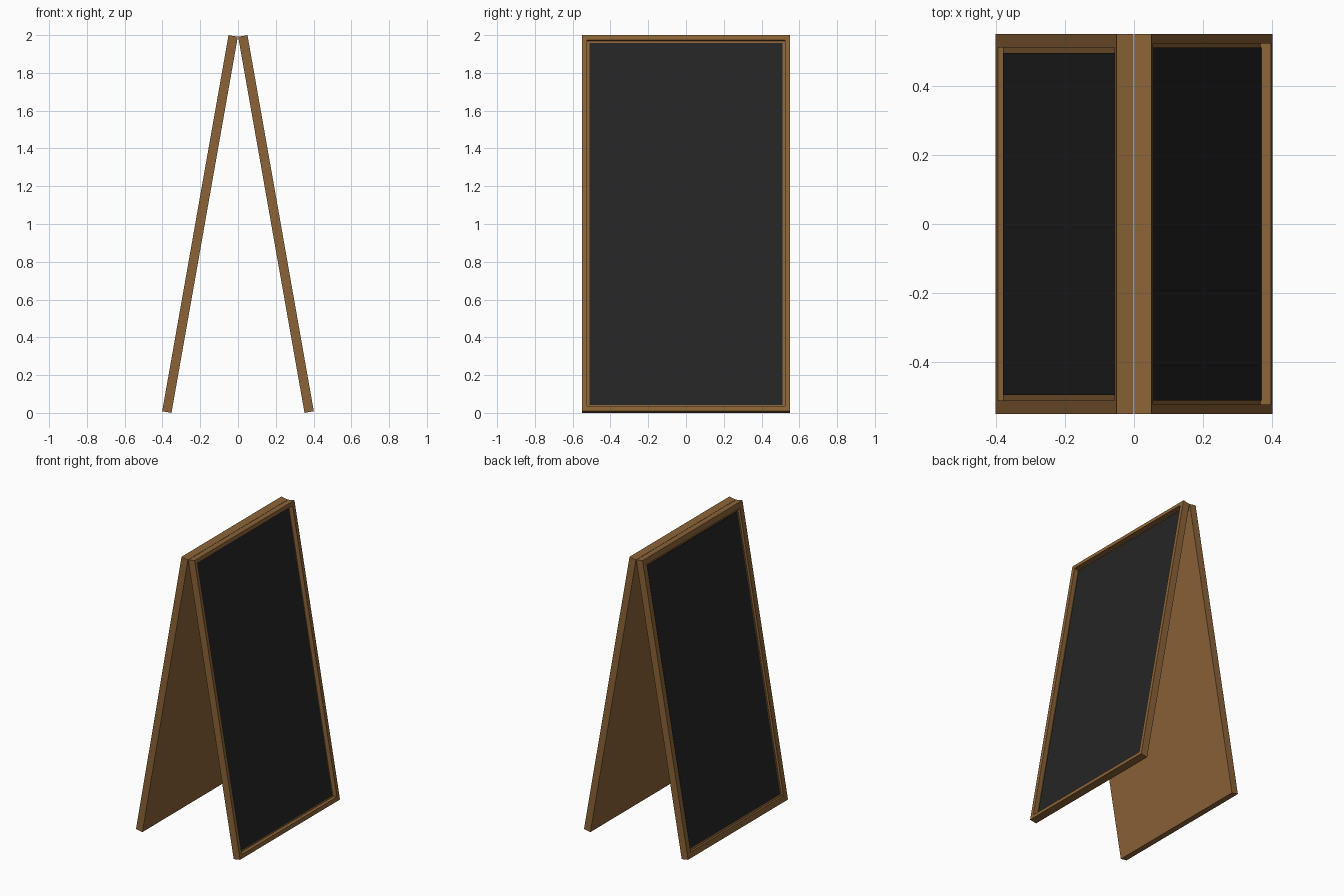
import bpy, bmesh, math
from mathutils import Matrix, Vector

if "Cube" in bpy.data.objects:
    bpy.data.objects.remove(bpy.data.objects["Cube"])

TILT = math.radians(10)
LENGTH, WIDTH, THICK = 2.022, 1.10, 0.05
PLATE = 0.005


def material(name, rgb):
    m = bpy.data.materials.new(name)
    m.diffuse_color = (*rgb, 1)
    m.use_nodes = True
    m.node_tree.nodes["Principled BSDF"].inputs["Base Color"].default_value = m.diffuse_color
    return m


wood = material("brown wood", (0.26, 0.125, 0.039))
slate = material("black slate", (0.018, 0.018, 0.018))


def box(bm, lo, hi):
    lo, hi = Vector(lo), Vector(hi)
    m = Matrix.Translation((lo + hi) / 2) @ Matrix.Diagonal((*(hi - lo), 1))
    bmesh.ops.create_cube(bm, size=1, matrix=m)


def finish(bm, name, mat, matrix):
    bm.transform(matrix)
    bmesh.ops.recalc_face_normals(bm, faces=bm.faces)
    me = bpy.data.meshes.new(name)
    bm.to_mesh(me)
    bm.free()
    me.materials.append(mat)
    ob = bpy.data.objects.new(name, me)
    bpy.context.collection.objects.link(ob)


def panel(side, turn, border, recess):
    # local frame: inner top edge at the origin, outer face towards +x
    place = (Matrix.Rotation(turn, 4, 'Z')
             @ Matrix.Translation((0.001, 0, 2 - THICK * math.sin(TILT)))
             @ Matrix.Rotation(-TILT, 4, 'Y'))

    # wooden panel with a recess sunk into the outer face
    bm = bmesh.new()
    box(bm, (0, -WIDTH / 2, -LENGTH), (THICK, WIDTH / 2, 0))
    bm.normal_update()
    outer = max(bm.faces, key=lambda f: f.calc_center_median().x)
    bmesh.ops.inset_region(bm, faces=[outer], thickness=border)
    ext = bmesh.ops.extrude_discrete_faces(bm, faces=[outer])
    bmesh.ops.translate(bm, verts=ext["faces"][0].verts,
                        vec=(-recess - PLATE, 0, 0))
    finish(bm, side + "_frame", wood, place)

    # writing surface lying in the recess
    bm = bmesh.new()
    x = THICK - recess
    box(bm, (x - PLATE, -WIDTH / 2 + border, -LENGTH + border),
        (x, WIDTH / 2 - border, -border))
    finish(bm, side + "_chalkboard", slate, place)


panel("right", 0, 0.038, 0.026)
panel("left", math.pi, 0.055, 0.012)
